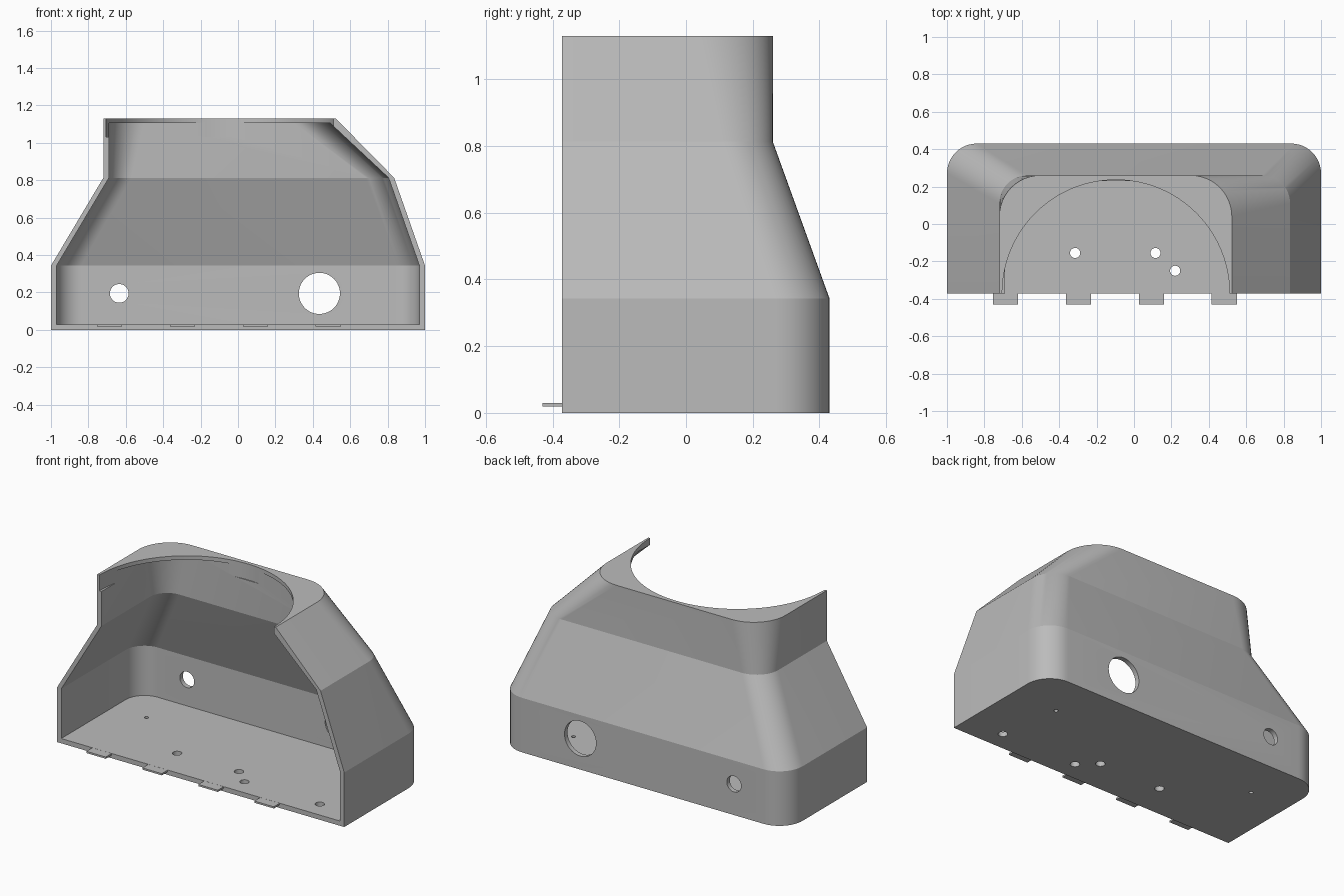
import bpy, bmesh, math
from mathutils import Matrix

if "Cube" in bpy.data.objects:
    bpy.data.objects.remove(bpy.data.objects["Cube"], do_unlink=True)

FRONT, WALL = -0.372, 0.03

grey = bpy.data.materials.new("plain grey")
grey.use_nodes = True
grey.diffuse_color = (0.5, 0.5, 0.5, 1)
grey.node_tree.nodes["Principled BSDF"].inputs["Base Color"].default_value = (0.5, 0.5, 0.5, 1)


def finish(name, bm):
    bmesh.ops.recalc_face_normals(bm, faces=bm.faces)
    mesh = bpy.data.meshes.new(name)
    bm.to_mesh(mesh)
    bm.free()
    mesh.materials.append(grey)
    obj = bpy.data.objects.new(name, mesh)
    bpy.context.collection.objects.link(obj)
    return obj


def section(bm, z, left, right, back, radius, front, steps=12):
    """Outline with square front corners and rounded back corners."""
    pts = [(left, front), (right, front)]
    for cx, start in ((right - radius, 0), (left + radius, math.pi / 2)):
        for i in range(steps + 1):
            a = start + math.pi / 2 * i / steps
            pts.append((cx + radius * math.cos(a), back - radius + radius * math.sin(a)))
    return [bm.verts.new((x, y, z)) for x, y in pts]


def loft(name, levels, front):
    bm = bmesh.new()
    rings = [section(bm, *lv, front) for lv in levels]
    for low, high in zip(rings, rings[1:]):
        for i in range(len(low)):
            j = (i + 1) % len(low)
            bm.faces.new((low[i], low[j], high[j], high[i]))
    bm.faces.new(rings[0])
    bm.faces.new(rings[-1])
    return finish(name, bm)


def cylinder(name, x, y, z, radius, depth, along_y=False, segments=32):
    bm = bmesh.new()
    turn = Matrix.Rotation(math.pi / 2, 4, 'X') if along_y else Matrix()
    bmesh.ops.create_cone(bm, cap_ends=True, segments=segments, radius1=radius,
                          radius2=radius, depth=depth,
                          matrix=Matrix.Translation((x, y, z)) @ turn)
    return finish(name, bm)


def cut(target, cutter):
    cutter.hide_render = True
    mod = target.modifiers.new("cut", 'BOOLEAN')
    mod.operation, mod.solver, mod.object = 'DIFFERENCE', 'EXACT', cutter
    bpy.context.view_layer.objects.active = target
    bpy.ops.object.modifier_apply(modifier=mod.name)
    bpy.data.objects.remove(cutter, do_unlink=True)


# Outer housing: height, left, right, back, corner radius
levels = [(0, -1, 1, 0.43, 0.16),
          (0.343, -1, 1, 0.43, 0.16),
          (0.813, -0.72, 0.835, 0.26, 0.15),
          (1.13, -0.72, 0.523, 0.26, 0.22)]
housing = loft("housing", levels, FRONT)

# Hollow, open at the front
inner_z = (WALL, 0.343, 0.813, 1.105)
inner = [(z, l + WALL, r - WALL, b - WALL, rad - WALL)
         for z, (_, l, r, b, rad) in zip(inner_z, levels)]
cut(housing, loft("hollow_cutter", inner, -0.6))

# Half-round opening in the top plate
cut(housing, cylinder("top_cutter", -0.097, FRONT, 1.13, 0.608, 0.2, segments=96))

# Round ports through the back wall
for x, r in ((-0.635, 0.05), (0.435, 0.11)):
    cut(housing, cylinder("port_cutter", x, 0.42, 0.195, r, 0.2, True, 48))

# Screw holes and small pin holes in the floor
for x, y, r in ((-0.315, -0.155, 0.027), (0.115, -0.155, 0.027), (0.22, -0.25, 0.027),
                (0.745, -0.25, 0.027), (0.685, 0.14, 0.012), (-0.735, 0.14, 0.012)):
    cut(housing, cylinder("hole_cutter", x, y, 0, r, 0.2))

bpy.ops.object.select_all(action='DESELECT')
housing.select_set(True)
bpy.context.view_layer.objects.active = housing
bpy.ops.object.shade_smooth_by_angle(angle=math.radians(15))

# Locating tabs along the front edge of the floor
for i in range(4):
    bm = bmesh.new()
    bmesh.ops.create_cube(bm, size=1, matrix=Matrix.Translation((-0.687 + 0.39 * i, -0.398, 0.024))
                          @ Matrix.Diagonal((0.135, 0.064, 0.011, 1)))
    finish(f"front_tab_{i + 1}", bm)
